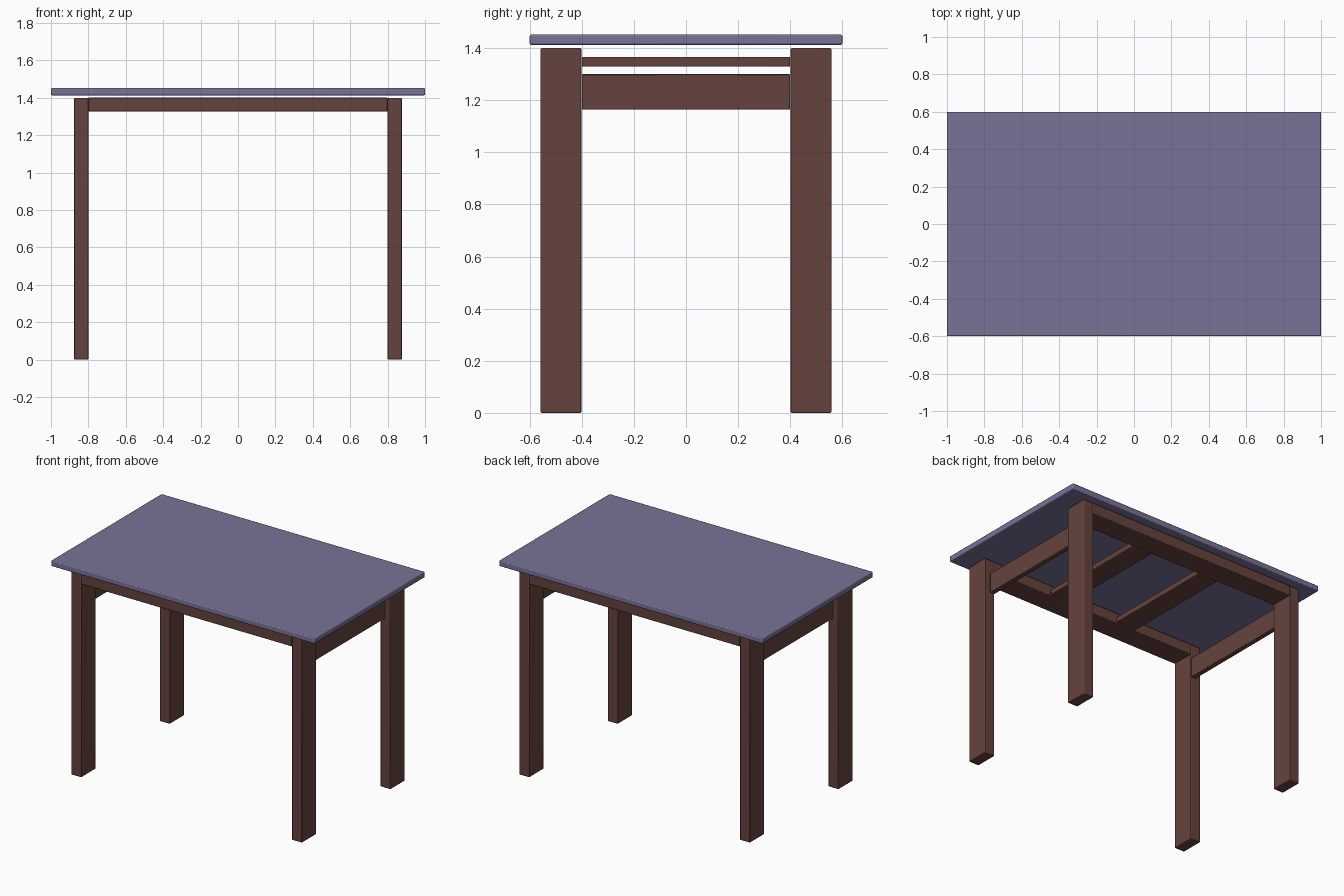
import bpy
import math

if "Cube" in bpy.data.objects:
    bpy.data.objects.remove(bpy.data.objects["Cube"])


def material(name, color):
    mat = bpy.data.materials.new(name)
    mat.diffuse_color = (*color, 1.0)
    mat.use_nodes = True
    mat.node_tree.nodes["Principled BSDF"].inputs["Base Color"].default_value = mat.diffuse_color
    return mat


wood = material("dark_wood", (0.13, 0.055, 0.048))
slate = material("slate_top", (0.19, 0.17, 0.31))


def board(name, x, y, z, mat, bevel=0.004):
    """Box spanning the given (min, max) ranges, with softened edges."""
    spans = (x, y, z)
    bpy.ops.mesh.primitive_cube_add(size=1, location=[(a + b) / 2 for a, b in spans])
    ob = bpy.context.object
    ob.name = name
    ob.scale = [b - a for a, b in spans]
    bpy.ops.object.transform_apply(location=False, rotation=False, scale=True)
    mod = ob.modifiers.new("soft_edges", "BEVEL")
    mod.width = bevel
    mod.segments = 2
    ob.data.materials.append(mat)
    bpy.ops.object.shade_smooth_by_angle(angle=math.radians(30))
    return ob


def span(sign, inner, outer):
    return tuple(sorted((sign * inner, sign * outer)))


# Table top, floating slightly above the frame
board("table_top", (-1, 1), (-0.6, 0.6), (1.413, 1.452), slate, 0.006)

# Four legs
for sx, side in ((-1, "left"), (1, "right")):
    for sy, end in ((-1, "front"), (1, "back")):
        board(f"{end}_{side}_leg", span(sx, 0.80, 0.876), span(sy, 0.402, 0.558),
              (0, 1.40), wood)

# Long flat rails between the legs at front and back
for sy, end in ((-1, "front"), (1, "back")):
    board(f"{end}_rail", (-0.80, 0.80), span(sy, 0.402, 0.558), (1.326, 1.40), wood)

for sx, side in ((-1, "left"), (1, "right")):
    # Upright side rails
    board(f"{side}_rail", span(sx, 0.802, 0.838), (-0.40, 0.40), (1.164, 1.30), wood)
    # Flat cross slats under the top
    board(f"{side}_cross_slat", span(sx, 0.19, 0.345), (-0.40, 0.40), (1.329, 1.366), wood)
